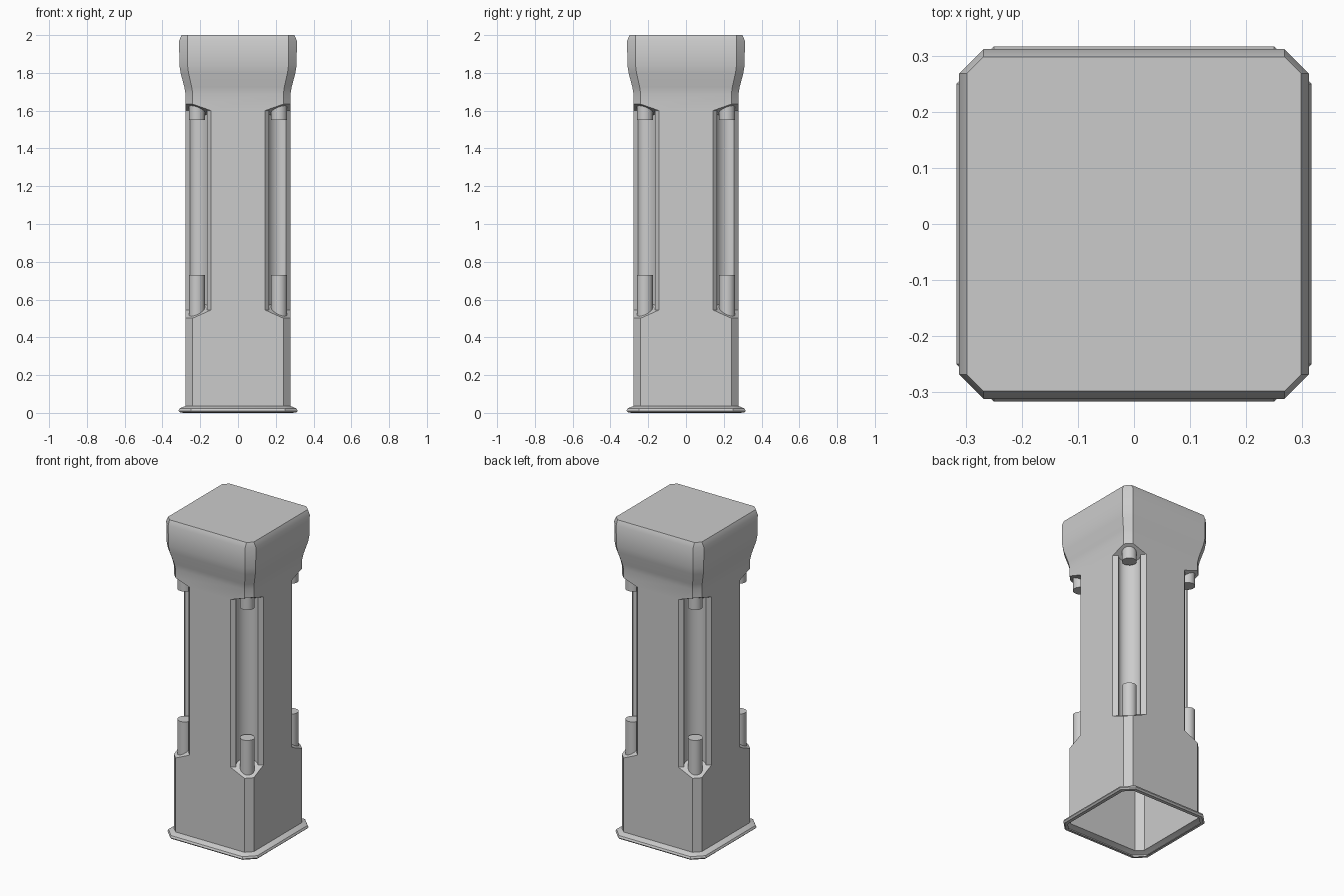
import bpy, bmesh, math
from mathutils import Vector

cube = bpy.data.objects.get("Cube")
if cube:
    bpy.data.objects.remove(cube, do_unlink=True)

stone = bpy.data.materials.new("light_grey")
stone.use_nodes = True
stone.diffuse_color = (0.6, 0.6, 0.6, 1)
stone.node_tree.nodes["Principled BSDF"].inputs["Base Color"].default_value = (0.6, 0.6, 0.6, 1)


def loft(name, rings):
    """Closed solid through a list of equally long point rings."""
    bm = bmesh.new()
    loops = [[bm.verts.new(p) for p in ring] for ring in rings]
    n = len(loops[0])
    for low, high in zip(loops, loops[1:]):
        for i in range(n):
            j = (i + 1) % n
            bm.faces.new((low[i], low[j], high[j], high[i]))
    bm.faces.new(loops[0][::-1])
    bm.faces.new(loops[-1])
    bmesh.ops.recalc_face_normals(bm, faces=bm.faces)
    mesh = bpy.data.meshes.new(name)
    bm.to_mesh(mesh)
    bm.free()
    mesh.materials.append(stone)
    obj = bpy.data.objects.new(name, mesh)
    bpy.context.collection.objects.link(obj)
    return obj


def activate(obj):
    bpy.ops.object.select_all(action='DESELECT')
    obj.select_set(True)
    bpy.context.view_layer.objects.active = obj


def smooth(obj):
    activate(obj)
    bpy.ops.object.shade_smooth_by_angle(angle=math.radians(32))


def octagon(half, flat, z):
    """Square ring with cut corners; flat is half the straight side."""
    quarter = [(half, -flat), (half, flat)]
    ring = []
    for k in range(4):
        for x, y in quarter:
            for _ in range(k):
                x, y = -y, x
            ring.append((x, y, z))
    return ring


# Column: base lip, shaft, flared head and slightly bevelled top
profile = [
    (0.288, 0.243, 0), (0.307, 0.248, 0.002), (0.316, 0.25, 0.011),
    (0.31, 0.249, 0.023), (0.285, 0.243, 0.034), (0.278, 0.24, 0.036),
    (0.278, 0.24, 1.69), (0.284, 0.245, 1.725), (0.304, 0.262, 1.80),
    (0.31, 0.267, 1.84), (0.312, 0.268, 1.97), (0.298, 0.268, 2.0),
]
column = loft("column", [octagon(*p) for p in profile])

# Corner recess section: u across the corner, v outward along the diagonal
PLANE, GROOVE, DEPTH = 0.297, 0.064, 0.045
section = [(0.2, 0.5), (0.2, PLANE)]
for i in range(11):
    a = math.pi * i / 10
    section.append((GROOVE * math.cos(a), PLANE - DEPTH * math.sin(a)))
section += [(-0.2, PLANE), (-0.2, 0.5)]


def recess_ring(angle, z, slope):
    out = Vector((math.cos(angle), math.sin(angle), 0))
    side = Vector((-out.y, out.x, 0))
    return [side * u + out * v + Vector((0, 0, z + slope * (v - PLANE)))
            for u, v in section]


# Cut the four recesses and add the short rods at both ends of each
ROD, RADIUS = 0.2175 * math.sqrt(2), 0.0425
corners = ("back_left", "back_right", "front_right", "front_left")
for k, corner in enumerate(corners):
    angle = math.pi / 4 + k * math.pi / 2
    cutter = loft("recess_cutter", [recess_ring(angle, 0.545, -0.63),
                                    recess_ring(angle, 1.6, 0.5)])
    cutter.hide_render = True
    activate(column)
    cut = column.modifiers.new("recess", 'BOOLEAN')
    cut.operation = 'DIFFERENCE'
    cut.solver = 'EXACT'
    cut.object = cutter
    bpy.ops.object.modifier_apply(modifier=cut.name)
    bpy.data.objects.remove(cutter, do_unlink=True)

    cx, cy = ROD * math.cos(angle), ROD * math.sin(angle)
    for level, z0, z1 in (("lower", 0.505, 0.73), ("upper", 1.55, 1.63)):
        rings = [[(cx + RADIUS * math.cos(t * math.pi / 8),
                   cy + RADIUS * math.sin(t * math.pi / 8), z)
                  for t in range(16)] for z in (z0, z1)]
        smooth(loft(f"{corner}_{level}_rod", rings))

# Open underside
bm = bmesh.new()
bm.from_mesh(column.data)
under = [f for f in bm.faces if all(v.co.z < 0.001 for v in f.verts)]
bmesh.ops.delete(bm, geom=under, context='FACES')
bm.to_mesh(column.data)
bm.free()
smooth(column)
